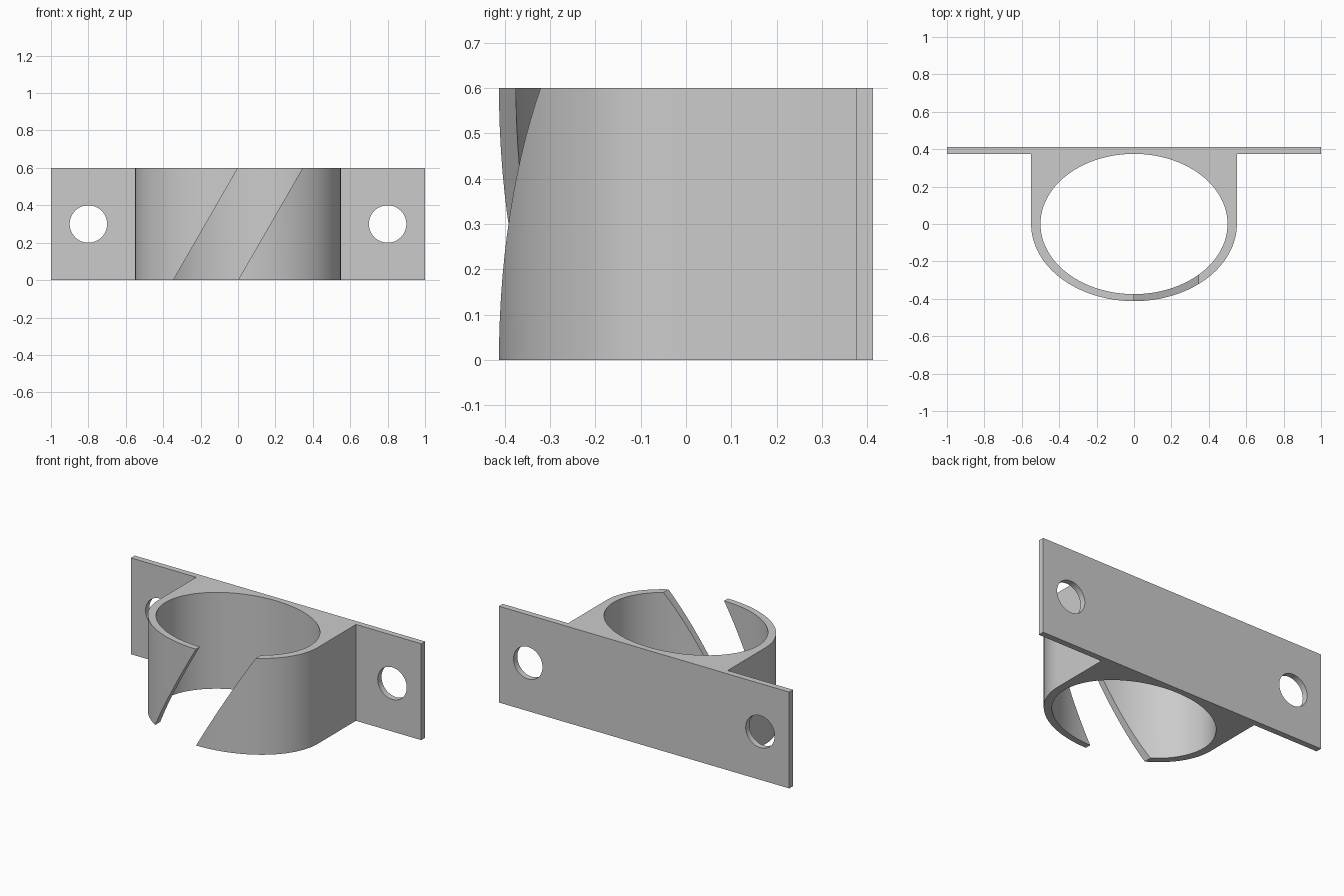
import bpy, bmesh, math
from mathutils import Vector

cube = bpy.data.objects.get("Cube")
if cube:
    bpy.data.objects.remove(cube, do_unlink=True)

HEIGHT, BACK, PLATE_FRONT = 0.6, 0.4125, 0.375
OUTER_X, INNER_X, INNER_Y = 0.55, 0.5, 0.375

grey = bpy.data.materials.new("plain grey")
grey.use_nodes = True
colour = (0.6, 0.6, 0.6, 1)
grey.diffuse_color = colour
grey.node_tree.nodes["Principled BSDF"].inputs["Base Color"].default_value = colour


def ellipse(rx, ry, start, end, steps, cx=0, cy=0):
    angles = [start + (end - start) * i / steps for i in range(steps + 1)]
    return [(cx + rx * math.cos(a), cy + ry * math.sin(a)) for a in angles]


def prism(name, outline, place, sweep):
    """Extrude a flat outline, put into space by place, along sweep."""
    bm = bmesh.new()
    face = bm.faces.new([bm.verts.new(place(u, v)) for u, v in outline])
    result = bmesh.ops.extrude_face_region(bm, geom=[face])
    moved = [g for g in result["geom"] if isinstance(g, bmesh.types.BMVert)]
    bmesh.ops.translate(bm, verts=moved, vec=Vector(sweep))
    bmesh.ops.recalc_face_normals(bm, faces=bm.faces)
    mesh = bpy.data.meshes.new(name)
    bm.to_mesh(mesh)
    bm.free()
    mesh.materials.append(grey)
    obj = bpy.data.objects.new(name, mesh)
    bpy.context.collection.objects.link(obj)
    return obj


# Flanged back plate and rounded clamp body in one outline
outline = ellipse(OUTER_X, BACK, math.pi, 2 * math.pi, 64)
outline += [(OUTER_X, PLATE_FRONT), (1, PLATE_FRONT), (1, BACK),
            (-1, BACK), (-1, PLATE_FRONT), (-OUTER_X, PLATE_FRONT)]
bracket = prism("clip_bracket", outline, lambda x, y: (x, y, 0), (0, 0, HEIGHT))

# Oval bore
cutters = [prism("bore_cutter", ellipse(INNER_X, INNER_Y, 0, 2 * math.pi, 128)[:-1],
                 lambda x, y: (x, y, -0.1), (0, 0, HEIGHT + 0.2))]

# Slanted front slit, carried past the top and bottom
lean = 0.346 / HEIGHT
low, high = -0.1, HEIGHT + 0.1
slit = [(lean * low - 0.346, low), (lean * low, low),
        (lean * high, high), (lean * high - 0.346, high)]
cutters.append(prism("slit_cutter", slit, lambda x, z: (x, -0.6, z), (0, 0.6, 0)))

# Screw holes
for side in (-1, 1):
    hole = ellipse(0.1, 0.1, 0, 2 * math.pi, 48, 0.8 * side, HEIGHT / 2)[:-1]
    cutters.append(prism("screw_hole_cutter", hole, lambda x, z: (x, 0.2, z), (0, 0.4, 0)))

bpy.ops.object.select_all(action="DESELECT")
bpy.context.view_layer.objects.active = bracket
bracket.select_set(True)
for cutter in cutters:
    cutter.hide_render = True
    cut = bracket.modifiers.new(cutter.name, "BOOLEAN")
    cut.operation, cut.solver, cut.object = "DIFFERENCE", "EXACT", cutter
    bpy.ops.object.modifier_apply(modifier=cut.name)
    bpy.data.objects.remove(cutter, do_unlink=True)

bpy.ops.object.shade_smooth_by_angle(angle=math.radians(30))
